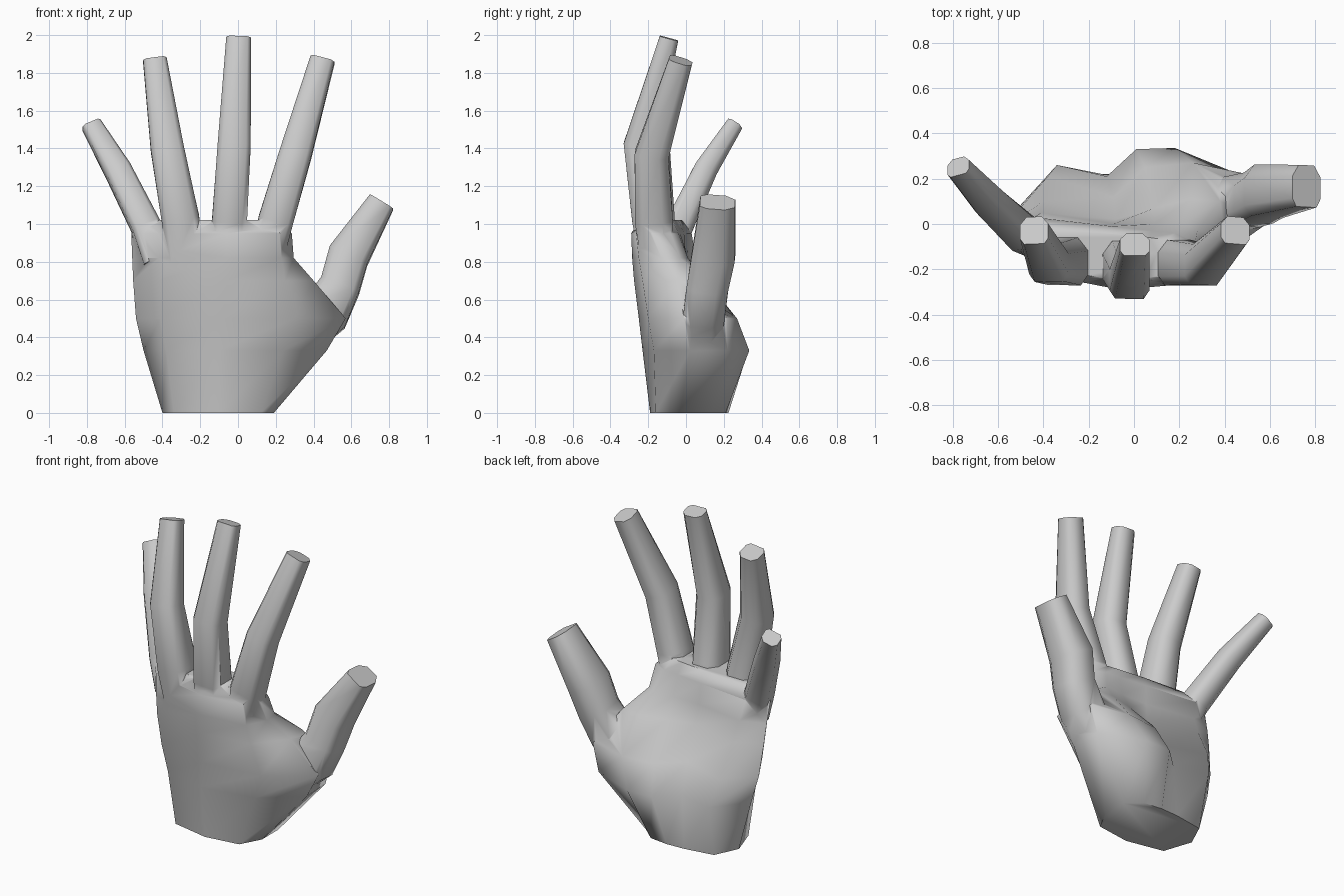
import bpy, bmesh
from mathutils import Vector


def loft(name, rings):
    """Closed skin through a stack of equal-length rings."""
    bm = bmesh.new()
    vs = [[bm.verts.new(p) for p in r] for r in rings]
    n = len(vs[0])
    for a, b in zip(vs, vs[1:]):
        for i in range(n):
            j = (i + 1) % n
            bm.faces.new((a[i], a[j], b[j], b[i]))
    bm.faces.new(vs[0][::-1])
    bm.faces.new(vs[-1])
    bmesh.ops.recalc_face_normals(bm, faces=bm.faces)
    me = bpy.data.meshes.new(name)
    bm.to_mesh(me)
    bm.free()
    ob = bpy.data.objects.new(name, me)
    bpy.context.collection.objects.link(ob)
    return ob


def digit(name, path):
    """Tapered finger along (x, y, z, width, depth): flat back, rounder palm side."""
    shape = [(1, -.6), (1, .45), (.55, 1), (-.55, 1), (-1, .45), (-1, -.6), (-.72, -1), (.72, -1)]
    pts = [Vector(p[:3]) for p in path]
    rings = []
    for i, p in enumerate(path):
        t = (pts[min(i + 1, len(pts) - 1)] - pts[max(i - 1, 0)]).normalized()
        side = (Vector((1, 0, 0)) - t * t.x).normalized()
        nor = t.cross(side)
        rings.append([pts[i] + side * u * p[3] / 2 + nor * v * p[4] / 2 for u, v in shape])
    return loft(name, rings)


# Palm: sections from wrist to knuckles, with thumb pad, hollow and heel pad
sections = {
    0.00: [(-.40, .04), (-.34, -.14), (-.10, -.19), (.12, -.16), (.19, -.03),
           (.19, .13), (.10, .21), (-.02, .225), (-.14, .22), (-.33, .19)],
    0.33: [(-.50, .06), (-.38, -.16), (-.10, -.23), (.24, -.17), (.47, .02),
           (.46, .22), (.18, .335), (.01, .33), (-.12, .21), (-.34, .26)],
    0.50: [(-.54, .04), (-.41, -.18), (-.08, -.25), (.30, -.20), (.57, -.01),
           (.50, .22), (.26, .27), (.05, .25), (-.09, .12), (-.38, .21)],
    0.70: [(-.555, .01), (-.42, -.21), (-.06, -.275), (.25, -.23), (.40, -.05),
           (.38, .10), (.25, .11), (.09, .07), (-.08, .02), (-.40, .10)],
    0.82: [(-.56, -.01), (-.42, -.22), (-.06, -.285), (.23, -.25), (.295, -.13),
           (.28, -.03), (.21, .01), (.09, .0), (-.09, .0), (-.41, .05)],
    0.95: [(-.565, -.04), (-.42, -.22), (-.06, -.29), (.22, -.265), (.285, -.18),
           (.27, -.08), (.18, -.04), (.08, -.03), (-.10, -.01), (-.44, .03)],
    1.02: [(-.43, -.06), (-.37, -.20), (-.06, -.25), (.16, -.23), (.21, -.17),
           (.20, -.09), (.14, -.07), (.07, -.06), (-.10, -.04), (-.38, -.02)],
}
hand = loft("hand", [[(x, y, z) for x, y in ring] for z, ring in sections.items()])

# Four fingers and the thumb
digits = {
    "little_finger": [(-.43, -.08, .80, .14, .12), (-.485, -.04, .98, .155, .15),
                      (-.635, .10, 1.28, .14, .125), (-.775, .253, 1.52, .105, .09)],
    "ring_finger": [(-.28, -.14, .80, .20, .18), (-.305, -.165, 1.03, .20, .21),
                    (-.375, -.17, 1.40, .175, .17), (-.44, -.028, 1.865, .125, .125)],
    "middle_finger": [(-.05, -.15, .82, .19, .19), (-.045, -.18, 1.02, .185, .21),
                      (-.02, -.24, 1.42, .175, .18), (.003, -.09, 1.983, .13, .10)],
    "index_finger": [(.15, -.15, .80, .17, .17), (.20, -.17, 1.02, .185, .20),
                     (.305, -.18, 1.37, .17, .18), (.447, -.028, 1.865, .13, .125)],
    "thumb": [(.34, .09, .36, .16, .16), (.455, .095, .52, .26, .22),
              (.54, .115, .67, .215, .22), (.585, .145, .83, .22, .23),
              (.76, .167, 1.115, .145, .185)],
}

# Merge the digits into one continuous skin
for name, path in digits.items():
    part = digit(name, path)
    mod = hand.modifiers.new(name, 'BOOLEAN')
    mod.operation = 'UNION'
    mod.solver = 'EXACT'
    mod.object = part
    bpy.context.view_layer.objects.active = hand
    bpy.ops.object.modifier_apply(modifier=mod.name)
    bpy.data.objects.remove(part)

bpy.ops.object.select_all(action='DESELECT')
hand.select_set(True)
bpy.context.view_layer.objects.active = hand
bpy.ops.object.shade_smooth_by_angle(angle=1.1)
